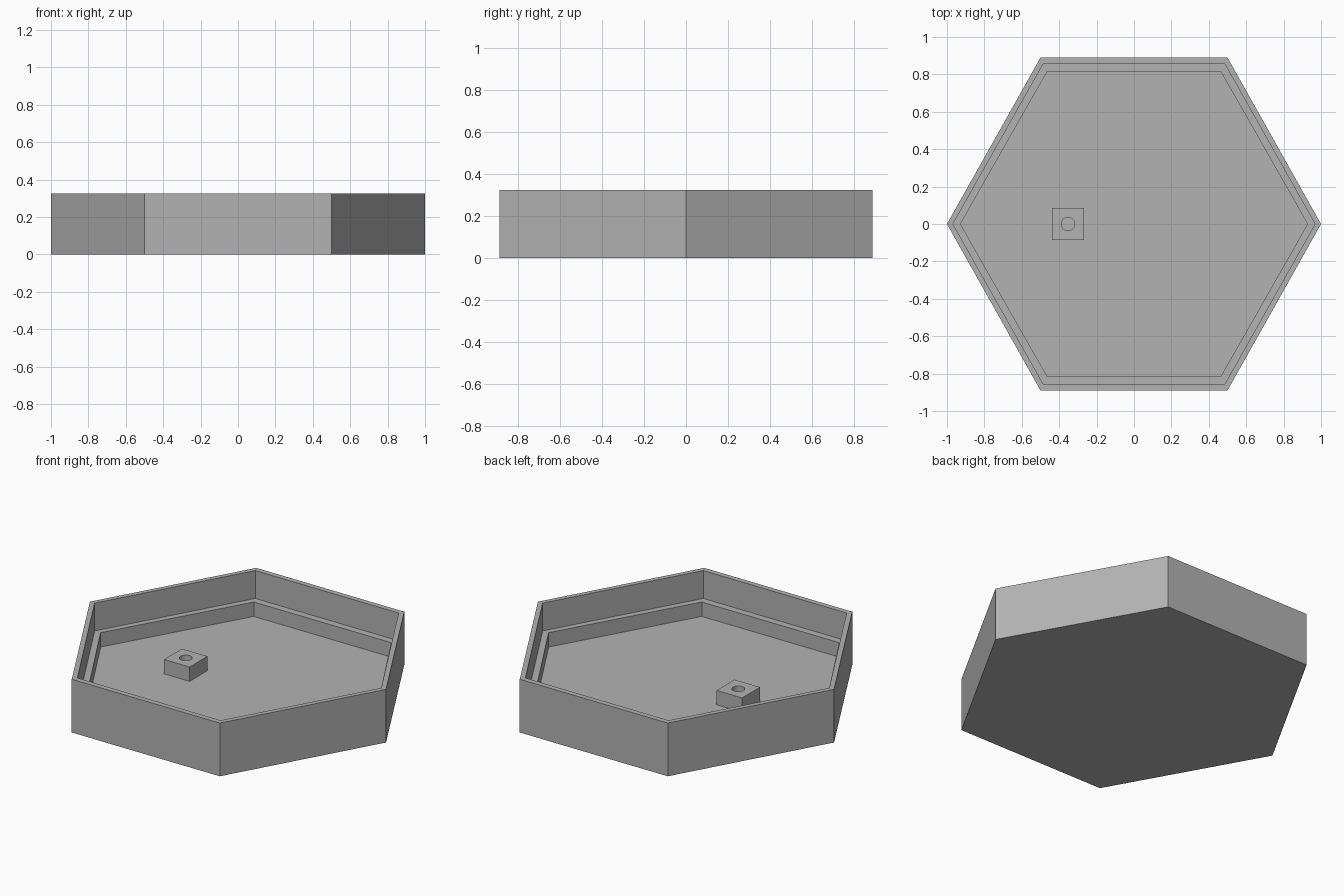
import bpy, bmesh
from math import cos, sin, pi

cube = bpy.data.objects.get("Cube")
if cube:
    bpy.data.objects.remove(cube, do_unlink=True)

grey = bpy.data.materials.new("plain grey")
grey.use_nodes = True
colour = (0.45, 0.45, 0.45, 1)
grey.diffuse_color = colour
grey.node_tree.nodes["Principled BSDF"].inputs["Base Color"].default_value = colour


def hexagon(x, y, z):
    """Hexagon with corners at +-x on the x axis and flat sides at +-y."""
    return [(x, 0, z), (x / 2, y, z), (-x / 2, y, z),
            (-x, 0, z), (-x / 2, -y, z), (x / 2, -y, z)]


def loop(r, z, square=False, n=32):
    """Circle of radius r, or its projection onto a square of half-width r."""
    pts = []
    for i in range(n):
        c, s = cos(2 * pi * i / n), sin(2 * pi * i / n)
        k = r / max(abs(c), abs(s)) if square else r
        pts.append((k * c, k * s, z))
    return pts


def loft(name, rings, capped, location=(0, 0, 0)):
    """Skin successive rings with quads, optionally closing both ends."""
    bm = bmesh.new()
    rows = [[bm.verts.new(p) for p in ring] for ring in rings]
    n = len(rows[0])
    for a, b in zip(rows, rows[1:]):
        for i in range(n):
            j = (i + 1) % n
            bm.faces.new((a[i], a[j], b[j], b[i]))
    if capped:
        bm.faces.new(rows[0][::-1])
        bm.faces.new(rows[-1])
    mesh = bpy.data.meshes.new(name)
    bm.to_mesh(mesh)
    bm.free()
    mesh.materials.append(grey)
    obj = bpy.data.objects.new(name, mesh)
    obj.location = location
    bpy.context.collection.objects.link(obj)
    return obj


FLOOR, LEDGE, RIM = 0.067, 0.155, 0.325

# Tray: outer wall, rim, upper inner wall, ledge, lower inner wall, floor
loft("hexagonal_tray", [
    hexagon(1, 0.89, 0), hexagon(1, 0.89, RIM),
    hexagon(0.968, 0.858, RIM), hexagon(0.968, 0.858, LEDGE),
    hexagon(0.928, 0.815, LEDGE), hexagon(0.928, 0.815, FLOOR),
], capped=True)

# Square mounting block with a round hole down to the floor
block = loft("mounting_block", [
    loop(0.086, FLOOR, square=True), loop(0.086, LEDGE, square=True),
    loop(0.036, LEDGE), loop(0.036, FLOOR),
], capped=False, location=(-0.353, 0, 0))

# Round the hole wall only
bpy.ops.object.select_all(action="DESELECT")
block.select_set(True)
bpy.context.view_layer.objects.active = block
bpy.ops.object.shade_smooth_by_angle()
